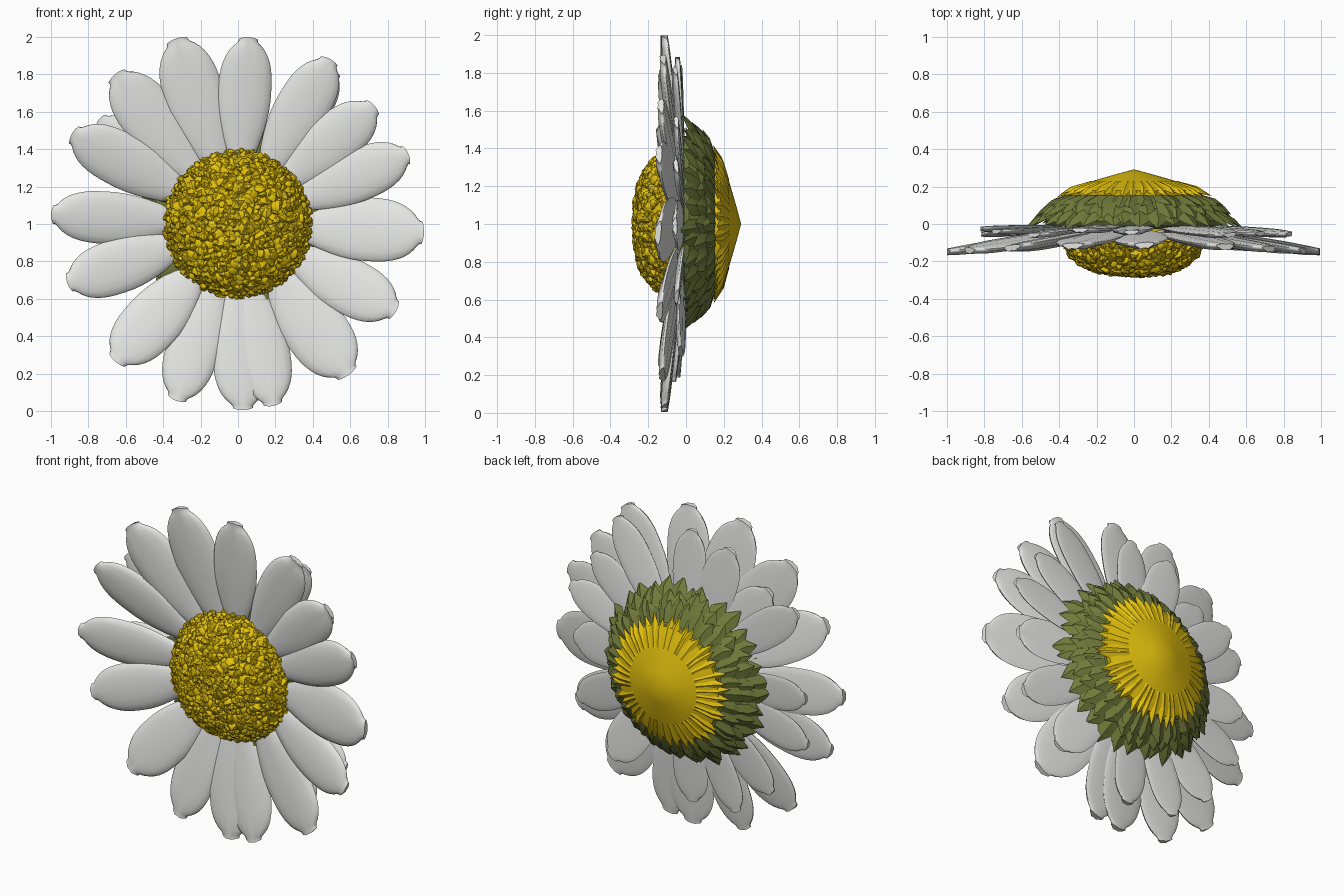
import bpy, bmesh, math, random
from mathutils import Vector, Matrix

if "Cube" in bpy.data.objects:
    bpy.data.objects.remove(bpy.data.objects["Cube"])

random.seed(4)


def material(name, rgb):
    m = bpy.data.materials.new(name)
    m.diffuse_color = (*rgb, 1)
    m.use_nodes = True
    m.node_tree.nodes["Principled BSDF"].inputs["Base Color"].default_value = m.diffuse_color
    return m


WHITE = material("petal_white", (0.79, 0.79, 0.78))
YELLOW = material("pollen_yellow", (0.77, 0.535, 0.004))
GREEN = material("sepal_green", (0.165, 0.2, 0.043))


def finish(bm, name, mat, angle=None):
    bmesh.ops.recalc_face_normals(bm, faces=bm.faces)
    me = bpy.data.meshes.new(name)
    bm.to_mesh(me)
    bm.free()
    me.materials.append(mat)
    ob = bpy.data.objects.new(name, me)
    bpy.context.collection.objects.link(ob)
    if angle:
        bpy.ops.object.select_all(action='DESELECT')
        ob.select_set(True)
        bpy.context.view_layer.objects.active = ob
        bpy.ops.object.shade_smooth_by_angle(angle=math.radians(angle))
    return ob


def polar(r, a, y):
    return Vector((r * math.cos(a), y, 1 + r * math.sin(a)))


def lathe(name, profile, mat, n=64):
    # revolve (radius, y) points around the flower axis
    bm = bmesh.new()
    rings = []
    for r, y in profile:
        if r == 0:
            rings.append([bm.verts.new((0, y, 1))] * n)
        else:
            rings.append([bm.verts.new(polar(r, 2 * math.pi * i / n, y)) for i in range(n)])
    for A, B in zip(rings, rings[1:]):
        for i in range(n):
            j = (i + 1) % n
            quad = list(dict.fromkeys((A[i], A[j], B[j], B[i])))
            bm.faces.new(quad)
    return finish(bm, name, mat, 40)


def petal(name, deg, length, width, y0, y1, arch):
    # lens-shaped petal, bulging forward, narrow base and blunt tip
    a = math.radians(deg)
    radial = Vector((math.cos(a), 0, math.sin(a)))
    side = Vector((-math.sin(a), 0, math.cos(a)))
    r0, ns, nv = 0.33, 18, 8
    twist = random.uniform(-0.06, 0.06)
    bend = random.uniform(-0.015, 0.015)
    bm = bmesh.new()
    rings = []
    for i in range(ns + 1):
        s = math.sin(math.pi / 2 * i / ns)
        if s < 0.55:
            f = 0.42 + 0.58 * math.sin(math.pi / 2 * s / 0.55)
        else:
            f = max(0.36, (1 - ((s - 0.55) / 0.45) ** 2.9) ** 0.55)
        ring = []
        for k in range(2 * nv):
            t = math.pi * k / nv
            v, h = math.cos(t), math.sin(t)
            bulge = -arch * h if h > 0 else -0.3 * arch * h
            # faint lengthwise grooves
            bulge *= (0.55 + 0.45 * f) * (1 - 0.14 * math.cos(3 * math.pi * v))
            r = r0 + (length - r0) * s - 0.012 * v * v * s
            w = 0.5 * width * f * v
            p = radial * r + side * (w + bend * s * s)
            p.y = y0 + (y1 - y0) * s + bulge + twist * w * 2
            p.z += 1
            ring.append(bm.verts.new(p))
        rings.append(ring)
    m = 2 * nv
    for A, B in zip(rings, rings[1:]):
        for k in range(m):
            bm.faces.new((A[k], A[(k + 1) % m], B[(k + 1) % m], B[k]))
    bm.faces.new(rings[0])
    bm.faces.new(rings[-1])
    finish(bm, name, WHITE, 60)


def scales(name, n, base, tip, width, mat, lift, jitter):
    # ring of ridged pointed scales lying from base to tip (radius, y)
    bm = bmesh.new()
    d = Vector((tip[0] - base[0], tip[1] - base[1]))
    nrm = Vector((-d.y, d.x)).normalized()
    for i in range(n):
        a = 2 * math.pi * (i + random.uniform(-0.3, 0.3)) / n
        k = 1 + random.uniform(-jitter, jitter)
        up = random.uniform(0, lift * 0.6)

        def pt(t, off, h):
            r = base[0] + d.x * t * k + nrm.x * (h + up * t)
            y = base[1] + d.y * t * k + nrm.y * (h + up * t)
            return bm.verts.new(polar(r, a + off / r, y))
        w = width / 2
        bl, bc, br = pt(0, -w * 0.8, 0), pt(0, 0, lift * 0.4), pt(0, w * 0.8, 0)
        ml, mc, mr = pt(0.6, -w, 0), pt(0.6, 0, lift), pt(0.6, w, 0)
        t, u = pt(1, random.uniform(-w, w) * 0.5, lift * 0.2), pt(0.5, 0, -0.012)
        for f in ((bl, bc, mc, ml), (bc, br, mr, mc), (ml, mc, t), (mc, mr, t),
                  (bl, ml, u), (ml, t, u), (t, mr, u), (mr, br, u), (br, bc, bl, u)):
            bm.faces.new(f)
    return finish(bm, name, mat, 25)


# front row of petals: angle, reach, width
front = [(87.5, 1.0, .285), (109, 1.045, .32), (129.5, 1.035, .31), (151, 1.01, .29),
         (177.5, 1.0, .28), (199.5, .965, .29), (229, .985, .31), (250, 1.0, .285),
         (271, .995, .3), (281.5, .99, .28), (306, 1.0, .34), (330.5, .965, .3),
         (358, .995, .34), (22, .985, .28), (41.5, .965, .28), (61.5, 1.01, .285)]
for i, (deg, L, w) in enumerate(front):
    y1 = -0.105 - 0.035 * math.cos(math.radians(deg)) ** 2
    petal(f"front_petal_{i + 1}", deg, L, w, -0.035, y1, 0.036)

# back row, shorter and narrower, mostly hidden from the front
for i, (deg, L, w) in enumerate(front):
    if deg == 281.5:
        continue
    off, reach = random.uniform(-3, 3), random.uniform(.78, .9)
    if deg == 151:
        off, reach = -8, .93
    if deg == 61.5:
        off, reach = -3, .97
    petal(f"back_petal_{i + 1}", deg + off, reach, w * 0.78, -0.012,
          random.uniform(-0.06, -0.02), 0.026)

# yellow flower head
dome = [(0, -.262), (.1, -.26), (.2, -.245), (.28, -.21), (.34, -.155), (.378, -.1),
        (.39, -.05), (.36, 0), (0, 0)]
lathe("flower_head", dome, YELLOW)


def dome_point(t):
    # position at fraction t of the arc from crown to rim
    segs = [(Vector(p), Vector(q)) for p, q in zip(dome[:6], dome[1:7])]
    s = t * sum((q - p).length for p, q in segs)
    for p, q in segs:
        l = (q - p).length
        if s <= l:
            break
        s -= l
    return p.lerp(q, min(1, s / l))


# florets packed over the head, finer toward the rim
bm = bmesh.new()
N = 700
for i in range(N):
    t = ((i + 0.5) / N) ** 0.56
    p = dome_point(t)
    size = (0.031 if t < 0.75 else 0.021) * random.uniform(0.75, 1.2)
    pos = polar(p.x, i * 2.399963 + random.uniform(-.08, .08), p.y + 0.006)
    rot = Matrix.Rotation(random.uniform(0, 6.28), 4, Vector((random.random(), random.random(), 1)))
    scl = Matrix.Diagonal((1, random.uniform(0.6, 1.1), random.uniform(0.7, 1.2), 1))
    bmesh.ops.create_icosphere(bm, subdivisions=1, radius=size,
                               matrix=Matrix.Translation(pos) @ rot @ scl)
finish(bm, "florets", YELLOW, 40)

# green cup and overlapping sepals
lathe("sepal_cup", [(0, .17), (.3, .165), (.38, .12), (.44, .07), (.475, .015), (.46, -.01),
                    (.36, -.03), (0, -.03)], GREEN)
scales("sepals_outer", 34, (.44, .08), (.565, -.02), .105, GREEN, .018, .2)
scales("sepals_middle", 36, (.41, .12), (.525, .035), .1, GREEN, .018, .18)
scales("sepals_inner", 36, (.36, .15), (.48, .085), .095, GREEN, .018, .15)
# green teeth showing between the petals at the front
scales("sepals_front", 32, (.37, -.055), (.515, -.045), .075, GREEN, .01, .15)

# yellow cone on the back with a ragged fringe
lathe("back_cone", [(0, .292), (.1, .265), (.2, .236), (.3, .203), (.35, .18), (.345, .15), (0, .15)], YELLOW)
scales("back_cone_fringe", 44, (.23, .222), (.405, .142), .06, YELLOW, .02, .1)
